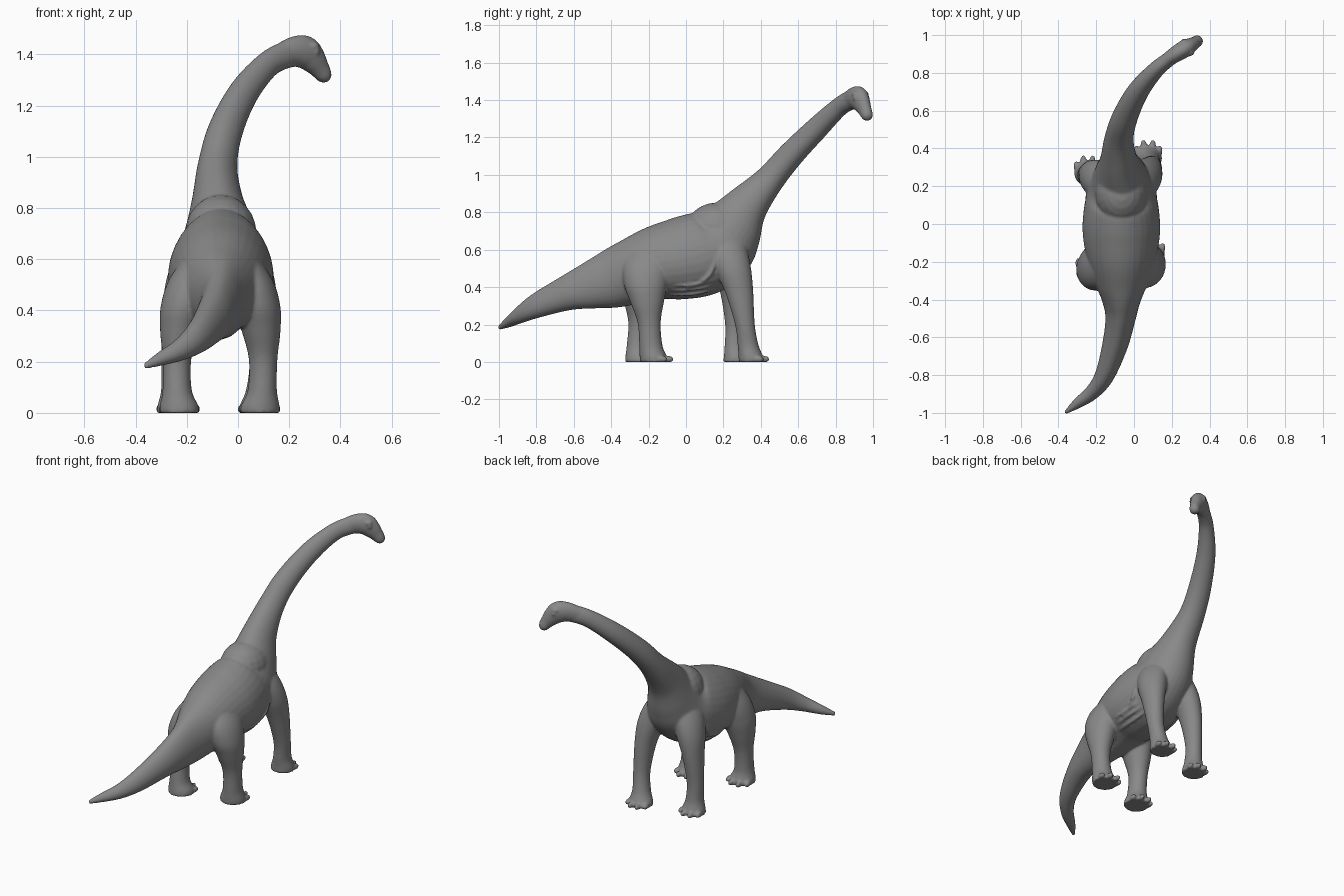
import bpy, bmesh, math
from mathutils import Vector

cube = bpy.data.objects.get("Cube")
if cube:
    bpy.data.objects.remove(cube)

MID = -0.067          # x of the body's own centre plane
SIDES = 32
bm = bmesh.new()


def spline(a, b, c, d, t):
    return 0.5 * (2*b + (c-a)*t + (2*a-5*b+4*c-d)*t*t + (3*b-a-3*c+d)*t**3)


def loft(rows, upright=False, pear=0, steps=6):
    """Skin smooth ellipses through rows of (x, y, z, width radius, height radius)."""
    pts = []
    for i in range(len(rows) - 1):
        quad = [rows[max(0, min(len(rows) - 1, i + k))] for k in (-1, 0, 1, 2)]
        pts += [[spline(*v, s / steps) for v in zip(*quad)] for s in range(steps)]
    pts.append(list(rows[-1]))
    rings = []
    for i, p in enumerate(pts):
        along = Vector(pts[min(i+1, len(pts)-1)][:3]) - Vector(pts[max(i-1, 0)][:3])
        across = Vector((1, 0, 0)) if upright else along.cross(Vector((0, 0, 1))).normalized()
        up = Vector((0, 1, 0)) if upright else across.cross(along).normalized()
        ring = []
        for k in range(SIDES):
            a = math.tau * k / SIDES
            wide = p[3] * math.cos(a) * (1 - pear * math.sin(a))
            ring.append(bm.verts.new(Vector(p[:3]) + across*wide + up*p[4]*math.sin(a)))
        rings.append(ring)
    for r, s in zip(rings, rings[1:]):
        for k in range(SIDES):
            j = (k + 1) % SIDES
            bm.faces.new((r[k], r[j], s[j], s[k]))
    bm.faces.new(rings[0][::-1])
    bm.faces.new(rings[-1])


def blob(centre, size):
    made = bmesh.ops.create_uvsphere(bm, u_segments=20, v_segments=12, radius=1)["verts"]
    bmesh.ops.scale(bm, vec=size, verts=made)
    bmesh.ops.translate(bm, vec=centre, verts=made)


# Tail, trunk and neck, narrower along the back than the belly
loft([(-.365, -1.0, .182, .009, .012), (-.30, -.95, .212, .028, .028),
      (-.22, -.89, .25, .040, .045), (-.155, -.80, .30, .052, .066),
      (-.10, -.64, .367, .068, .094), (-.072, -.5, .412, .08, .13),
      (-.067, -.4, .442, .105, .157), (-.067, -.28, .485, .155, .178),
      (-.067, -.15, .53, .19, .20), (MID, -.03, .553, .205, .22),
      (MID, .09, .58, .195, .225), (MID, .175, .625, .17, .205),
      (-.07, .24, .71, .14, .175), (-.08, .325, .835, .10, .118),
      (-.08, .445, .972, .077, .08), (-.05, .56, 1.107, .068, .07),
      (.02, .70, 1.25, .057, .062), (.115, .815, 1.36, .044, .053),
      (.195, .88, 1.402, .038, .054)], pear=.1)

# Head, jaw, muzzle, brows and eyes
loft([(.17, .865, 1.392, .036, .052), (.22, .898, 1.41, .043, .06),
      (.262, .924, 1.407, .046, .066), (.293, .942, 1.378, .041, .056),
      (.318, .957, 1.345, .034, .042), (.335, .968, 1.32, .032, .035)])
blob((.334, .968, 1.32), (.032, .032, .032))
blob((.25, .915, 1.385), (.04, .035, .038))
ahead = Vector((.83, .55, 0)).normalized()
aside = Vector((ahead.y, -ahead.x, 0))
for s in (-1, 1):
    blob(Vector((.285, .937, 1.412)) + aside*s*.037, (.015, .015, .014))
    blob(Vector((.278, .932, 1.433)) + aside*s*.028, (.025, .022, .016))

# Leg profiles for the left side, tucked into the trunk at the top
hind = [(-.01, -.18, .65, .05, .08), (.045, -.205, .53, .085, .125),
        (.073, -.215, .42, .092, .118), (.09, -.208, .32, .076, .09),
        (.098, -.197, .21, .056, .062), (.095, -.188, .09, .057, .062),
        (.087, -.175, .03, .075, .073), (.085, -.17, .0, .078, .076)]
fore = [(-.03, .20, .72, .06, .09), (.03, .22, .61, .082, .105),
        (.065, .25, .5, .082, .098), (.087, .285, .37, .062, .075),
        (.094, .315, .2, .05, .053), (.084, .332, .09, .053, .056),
        (.077, .347, .03, .07, .066), (.075, .35, .0, .072, .069)]


def leg(rows, side, dx, dy):
    out = []
    for x, y, z, rx, ry in rows:
        low = 1 - min(1, z / .55)
        x += dx * low
        out.append((x if side > 0 else 2*MID - x, y + dy*low, z, rx, ry))
    loft(out, upright=True)
    # Toes fanned around the front of the foot
    x, y, z, rx, ry = out[-1]
    for deg in (-58, -20, 20, 58):
        a = math.radians(deg)
        blob((x + math.sin(a)*rx, y + math.cos(a)*ry*1.1, .015), (.016, .027, .018))


leg(hind, 1, 0, 0)
leg(hind, -1, .01, -.08)
leg(fore, 1, 0, 0)
leg(fore, -1, .035, -.083)

# Broad shoulder hump
blob((MID, .165, .70), (.14, .17, .152))

# Slack skin folds along the belly and behind the elbows
for s in (-1, 1):
    for z in (.36, .385, .41):
        out = .2 * math.sqrt(1 - ((.55 - z) / .222)**2)
        loft([(MID + s*out*f, y, z + dz, r, r) for f, y, dz, r in
              ((.85, -.13, .005, .004), (1.05, -.03, 0, .009), (1.03, .09, .012, .009),
               (.8, .19, .05, .004))])
    loft([(MID + s*x, y, z, .009, .009) for x, y, z in
          ((.178, .16, .55), (.183, .13, .47), (.165, .07, .42), (.155, 0, .40))])

# Fuse the parts into one smooth skin
bmesh.ops.recalc_face_normals(bm, faces=bm.faces)
mesh = bpy.data.meshes.new("sauropod_body")
bm.to_mesh(mesh)
bm.free()
body = bpy.data.objects.new("sauropod_body", mesh)
bpy.context.collection.objects.link(body)

grey = bpy.data.materials.new("stone_grey")
grey.use_nodes = True
colour = (.25, .25, .25, 1)
grey.diffuse_color = colour
grey.node_tree.nodes["Principled BSDF"].inputs["Base Color"].default_value = colour
mesh.materials.append(grey)

fuse = body.modifiers.new("fuse", "REMESH")
fuse.mode = "VOXEL"
fuse.voxel_size = .007
fuse.use_smooth_shade = True
soften = body.modifiers.new("soften", "SMOOTH")
soften.factor = .5
soften.iterations = 8

bpy.context.view_layer.objects.active = body
body.select_set(True)
for name in ("fuse", "soften"):
    bpy.ops.object.modifier_apply(modifier=name)
bpy.ops.object.shade_smooth()
